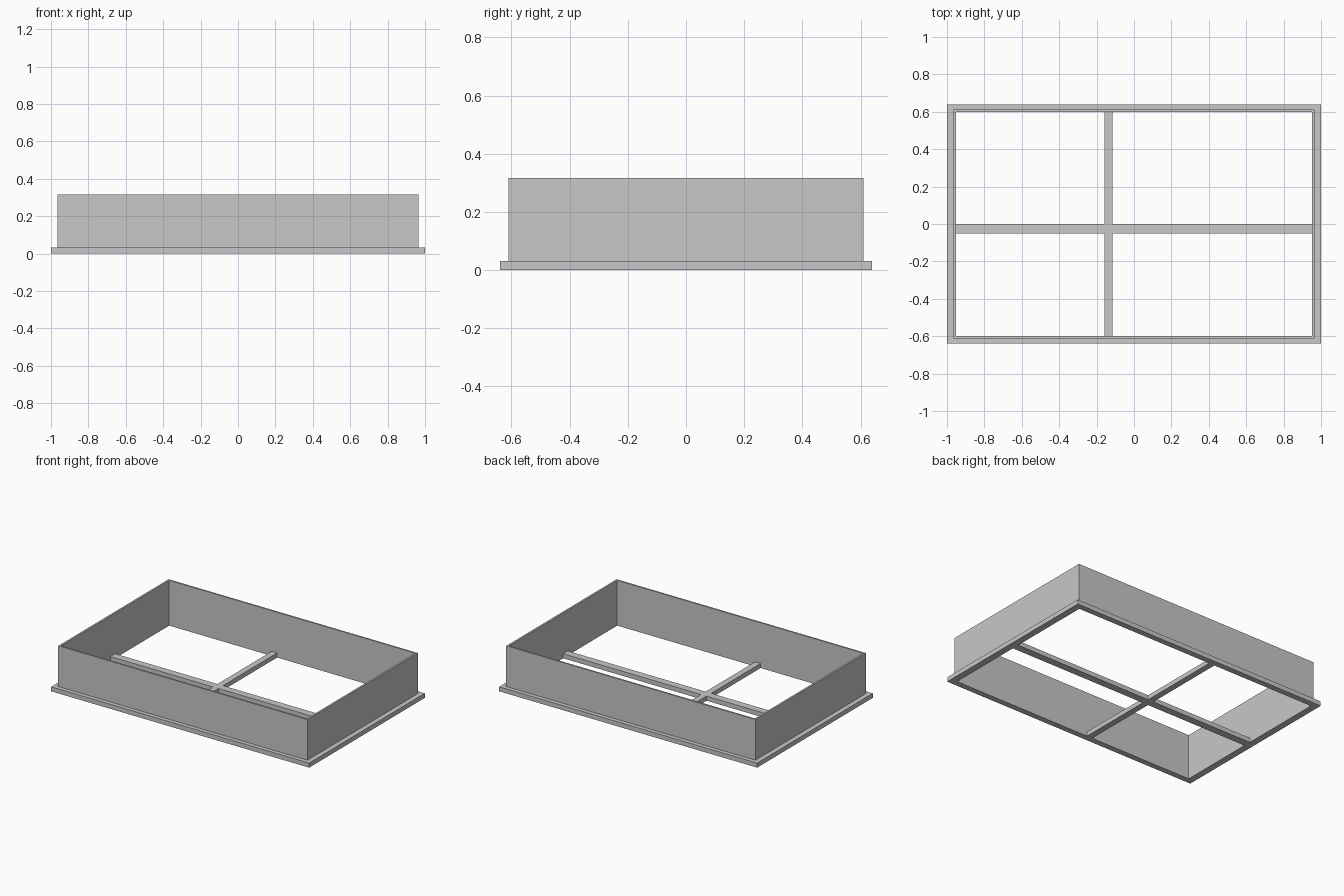
import bpy
import bmesh

cube = bpy.data.objects.get("Cube")
if cube:
    bpy.data.objects.remove(cube, do_unlink=True)

GREY = (0.58, 0.58, 0.58, 1.0)
metal = bpy.data.materials.new("light grey")
metal.use_nodes = True
metal.diffuse_color = GREY
metal.node_tree.nodes["Principled BSDF"].inputs["Base Color"].default_value = GREY

# Main sizes
INNER_X, INNER_Y = 0.953, 0.599
WALL_X, WALL_Y = 0.966, 0.611
RIM_X, RIM_Y = 1.0, 0.64
RIM_TOP, WALL_TOP = 0.032, 0.317


def finish(name, bm):
    bmesh.ops.recalc_face_normals(bm, faces=bm.faces)
    mesh = bpy.data.meshes.new(name)
    bm.to_mesh(mesh)
    bm.free()
    mesh.materials.append(metal)
    obj = bpy.data.objects.new(name, mesh)
    bpy.context.collection.objects.link(obj)
    return obj


def box(name, x0, x1, y0, y1, z0, z1):
    bm = bmesh.new()
    bmesh.ops.create_cube(bm, size=1)
    for v in bm.verts:
        v.co = (x1 if v.co.x > 0 else x0,
                y1 if v.co.y > 0 else y0,
                z1 if v.co.z > 0 else z0)
    return finish(name, bm)


def lofted_frame(name, profile):
    """Sweep a closed profile of (half x, half y, z) around a rectangle."""
    bm = bmesh.new()
    corners = ((-1, -1), (1, -1), (1, 1), (-1, 1))
    rings = [[bm.verts.new((sx * hx, sy * hy, z)) for sx, sy in corners]
             for hx, hy, z in profile]
    for i, ring in enumerate(rings):
        following = rings[(i + 1) % len(rings)]
        for j in range(4):
            k = (j + 1) % 4
            bm.faces.new((ring[j], ring[k], following[k], following[j]))
    return finish(name, bm)


# Upright walls with the outward rim at the base
lofted_frame("walled_frame", [
    (INNER_X, INNER_Y, 0),
    (RIM_X, RIM_Y, 0),
    (RIM_X, RIM_Y, RIM_TOP),
    (WALL_X, WALL_Y, RIM_TOP),
    (WALL_X, WALL_Y, WALL_TOP),
    (INNER_X, INNER_Y, WALL_TOP),
])

# Crossing bars in the opening
BAR_BACK, BAR_FRONT = 0.0, -0.052
box("long_bar", -INNER_X, INNER_X, BAR_FRONT, BAR_BACK, 0, RIM_TOP)
for name, y0, y1 in (("front_cross_bar", -INNER_Y, BAR_FRONT),
                     ("back_cross_bar", BAR_BACK, INNER_Y)):
    box(name, -0.159, -0.116, y0, y1, 0, RIM_TOP)
